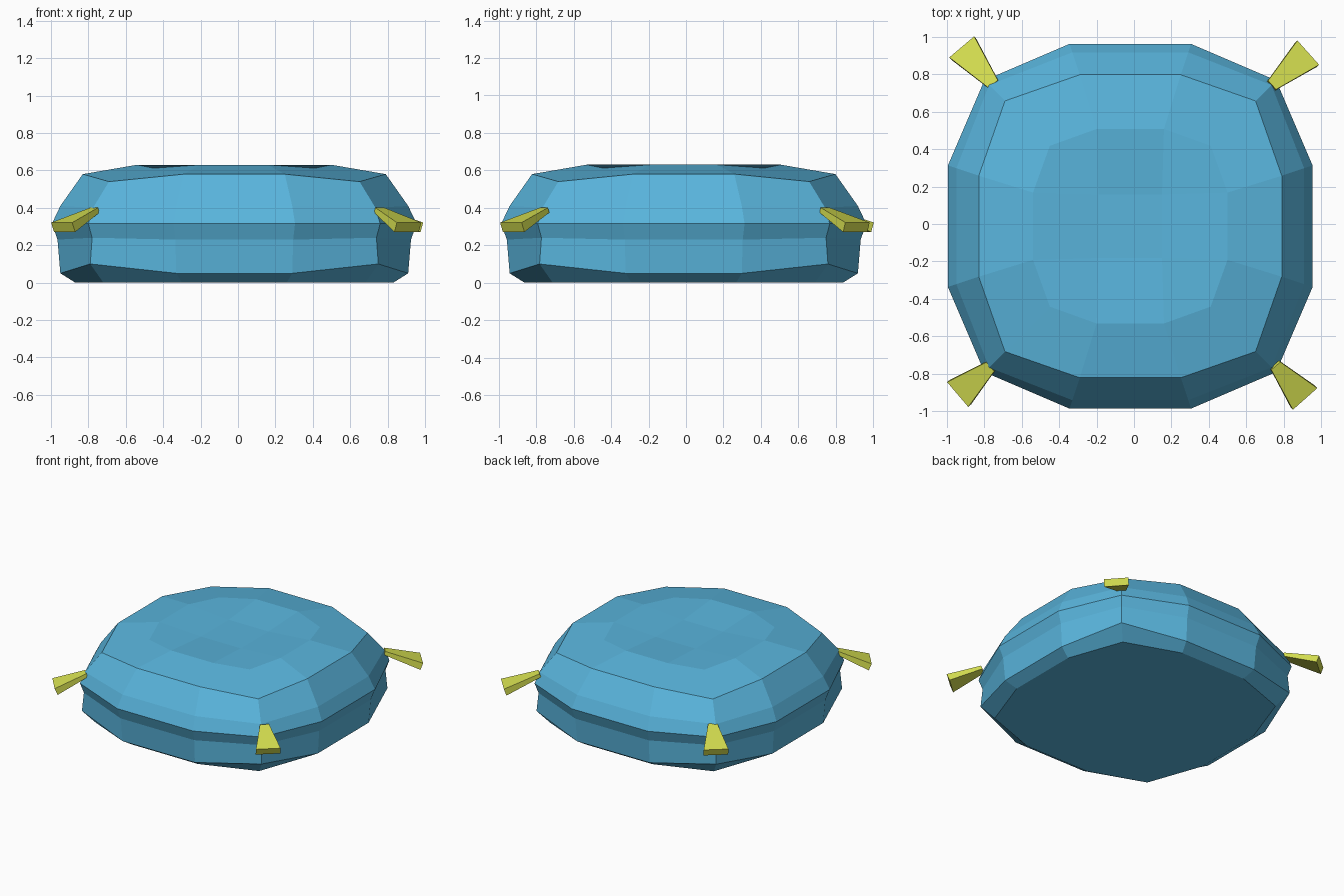
import bpy, bmesh
from mathutils import Vector, Matrix

if "Cube" in bpy.data.objects:
    bpy.data.objects.remove(bpy.data.objects["Cube"])


def material(name, color):
    m = bpy.data.materials.new(name)
    m.diffuse_color = (*color, 1)
    m.use_nodes = True
    m.node_tree.nodes["Principled BSDF"].inputs["Base Color"].default_value = m.diffuse_color
    return m


def finish(bm, name, mat):
    bmesh.ops.recalc_face_normals(bm, faces=bm.faces[:])
    me = bpy.data.meshes.new(name)
    bm.to_mesh(me)
    bm.free()
    me.materials.append(mat)
    ob = bpy.data.objects.new(name, me)
    bpy.context.collection.objects.link(ob)
    return ob


blue = material("sky blue fabric", (0.10, 0.46, 0.72))
yellow = material("yellow green tassel", (0.66, 0.73, 0.08))

# Cushion: stacked 12-sided rounded-square rings
CX, CY = -0.02, -0.012
# side distance, half side width, corner distance, side z, corner z
RINGS = [
    (0.85, 0.28, 0.70, 0.0, 0.0),
    (0.93, 0.31, 0.77, 0.05, 0.10),
    (0.945, 0.315, 0.76, 0.23, 0.24),
    (0.975, 0.325, 0.78, 0.315, 0.315),
    (0.93, 0.31, 0.755, 0.41, 0.40),
    (0.81, 0.27, 0.67, 0.58, 0.54),
    (0.52, 0.18, 0.43, 0.63, 0.612),
]


def turn(x, y, k):
    for _ in range(k):
        x, y = -y, x
    return x + CX, y + CY


bm = bmesh.new()
rings = []
for m, w, c, zm, zc in RINGS:
    ring = []
    for k in range(4):
        for x, y, z in ((m, -w, zm), (m, w, zm), (c, c, zc)):
            ring.append(bm.verts.new((*turn(x, y, k), z)))
    rings.append(ring)
for a, b in zip(rings, rings[1:]):
    for i in range(12):
        j = (i + 1) % 12
        bm.faces.new((a[i], a[j], b[j], b[i]))
bm.faces.new(rings[0][::-1])

# Slightly dished 3 x 3 top patch
top = rings[-1]
mid = [bm.verts.new((*turn(0.17, 0.17, k), 0.607)) for k in range(4)]
for k in range(4):
    bm.faces.new((top[3 * k], top[3 * k + 1], mid[k], mid[k - 1]))
    bm.faces.new((top[3 * k + 1], top[3 * k + 2], top[(3 * k + 3) % 12], mid[k]))
bm.faces.new(mid)
finish(bm, "cushion", blue)


# Corner tassels: flared blocks, drooping outward
def tassel(name, start, end):
    start, end = Vector((*start, 0.388)), Vector((*end, 0.296))
    axis = (end - start).normalized()
    side = axis.cross(Vector((0, 0, 1))).normalized()
    up = side.cross(axis)
    rot = Matrix((side, up, axis)).transposed()
    bm = bmesh.new()
    loops = []
    for p, w, t in ((start, 0.032, 0.014), (end, 0.087, 0.027)):
        loops.append([bm.verts.new(p + rot @ Vector((sx * w, sy * t, 0)))
                      for sx, sy in ((-1, -1), (1, -1), (1, 1), (-1, 1))])
    a, b = loops
    for i in range(4):
        j = (i + 1) % 4
        bm.faces.new((a[i], a[j], b[j], b[i]))
    bm.faces.new(a[::-1])
    bm.faces.new(b)
    finish(bm, name, yellow)


tassel("tassel_back_left", (-0.75, 0.745), (-0.915, 0.94))
tassel("tassel_back_right", (0.735, 0.74), (0.925, 0.91))
tassel("tassel_front_left", (-0.765, -0.76), (-0.935, -0.905))
tassel("tassel_front_right", (0.755, -0.755), (0.908, -0.928))
